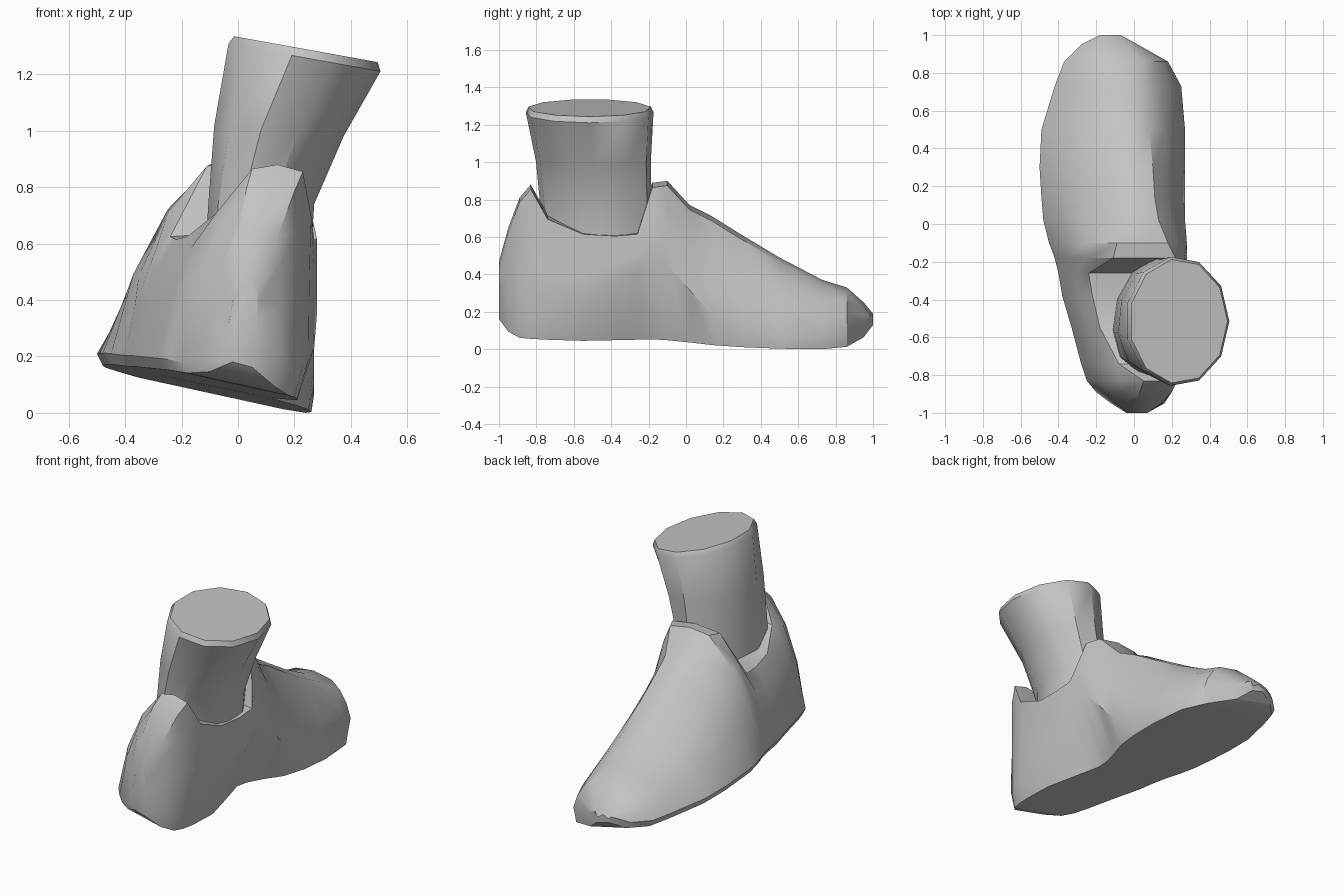
import bpy
import math
from mathutils import Vector

cube = bpy.data.objects.get("Cube")
if cube:
    bpy.data.objects.remove(cube, do_unlink=True)

COLOUR = (0.55, 0.55, 0.55, 1)
grey = bpy.data.materials.new("plain grey")
grey.use_nodes = True
grey.diffuse_color = COLOUR
grey.node_tree.nodes["Principled BSDF"].inputs["Base Color"].default_value = COLOUR


def loft(name, rings, angle):
    """Skin a list of closed rings, cap both ends and shade by angle."""
    n = len(rings[0])
    verts = [p for ring in rings for p in ring]
    faces = [list(range(n))[::-1], list(range(len(verts) - n, len(verts)))]
    for r in range(len(rings) - 1):
        for i in range(n):
            j = (i + 1) % n
            a, b = r * n, (r + 1) * n
            faces.append([a + i, a + j, b + j, b + i])
    mesh = bpy.data.meshes.new(name)
    mesh.from_pydata(verts, [], faces)
    mesh.materials.append(grey)
    obj = bpy.data.objects.new(name, mesh)
    bpy.context.collection.objects.link(obj)
    bpy.ops.object.select_all(action='DESELECT')
    obj.select_set(True)
    bpy.context.view_layer.objects.active = obj
    bpy.ops.object.mode_set(mode='EDIT')
    bpy.ops.mesh.select_all(action='SELECT')
    bpy.ops.mesh.normals_make_consistent(inside=False)
    bpy.ops.object.mode_set(mode='OBJECT')
    bpy.ops.object.shade_smooth_by_angle(angle=math.radians(angle))
    return obj


def sole_z(x, y):
    """Tilted sole plane that curls up at the heel and toe ends."""
    lift = max(0, abs(y) - 0.93)
    return max(0, 0.0725 - 0.21 * x - 0.03 * y) + lift


def side(edge, bulge, corner):
    """Sole edge, widest point, then a bent wall up to the top corner."""
    control = Vector((bulge.x + (corner.x - bulge.x) * 0.25, bulge.y,
                      bulge.z + (corner.z - bulge.z) * 0.7))
    wall = []
    for t in (0, 0.33, 0.67, 1):
        wall.append(bulge * (1 - t) ** 2 + control * 2 * t * (1 - t) + corner * t * t)
    return [edge] + wall


def shoe_section(y, left, right, sole_right, top_left, top_right, top):
    z_l, z_r = sole_z(left, y), sole_z(sole_right, y)
    rise = 0.04 + (right - sole_right) * 2.4
    outer = side(Vector((left + 0.02, y, z_l)),
                 Vector((left, y, z_l + 0.04)),
                 Vector((top_left, y, top - 0.015)))
    inner = side(Vector((sole_right, y, z_r)),
                 Vector((right, y, z_r + rise)),
                 Vector((top_right, y, top - 0.025)))
    crest = Vector(((top_left + top_right) / 2, y, top))
    return outer + [crest] + inner[::-1]


# Shoe: y, widest left and right, sole right, top left and right, top height
stations = [
    (-1.0, -.04, .07, .05, .0, .07, .47),
    (-.95, -.12, .16, .13, .0, .14, .65),
    (-.89, -.2, .2, .18, .03, .2, .81),
    (-.83, -.25, .23, .2, .05, .23, .88),
    (-.74, -.28, .25, .21, -.08, .26, .72),
    (-.55, -.33, .27, .21, -.18, .27, .64),
    (-.38, -.38, .28, .17, -.22, .28, .63),
    (-.26, -.4, .28, .14, -.24, .28, .64),
    (-.18, -.42, .28, .12, -.11, .22, .89),
    (-.1, -.45, .28, .13, -.09, .18, .9),
    (.02, -.48, .27, .17, -.07, .13, .77),
    (.14, -.49, .27, .22, -.07, .11, .71),
    (.3, -.5, .27, .25, -.08, .1, .61),
    (.5, -.49, .27, .26, -.1, .08, .49),
    (.73, -.42, .25, .24, -.15, .06, .37),
    (.86, -.37, .18, .16, -.2, .05, .33),
    (.95, -.28, .02, .0, -.2, -.03, .25),
    (1.0, -.18, -.07, -.08, -.16, -.09, .19),
]
loft("shoe", [shoe_section(*s) for s in stations], 30)


# Ankle: leaning tube, skewed at the neck, with a tilted and bevelled top
def ankle_ring(cx, cy, cz, rx, ry, tilt, skew, sides=11):
    ring = []
    for i in range(sides):
        a = math.tau * i / sides
        dx, dy = rx * math.cos(a), ry * math.sin(a)
        ring.append(Vector((cx + dx + skew * dy, cy + dy, cz + tilt * dx)))
    return ring


levels = [
    (.07, -.48, .5, .185, .29, 0, .15),
    (.085, -.48, .74, .185, .3, 0, .15),
    (.145, -.495, 1.0, .23, .31, -.08, .1),
    (.23, -.515, 1.26, .275, .345, -.18, 0),
    (.235, -.515, 1.29, .26, .33, -.18, 0),
]
loft("ankle", [ankle_ring(*v) for v in levels], 36)
